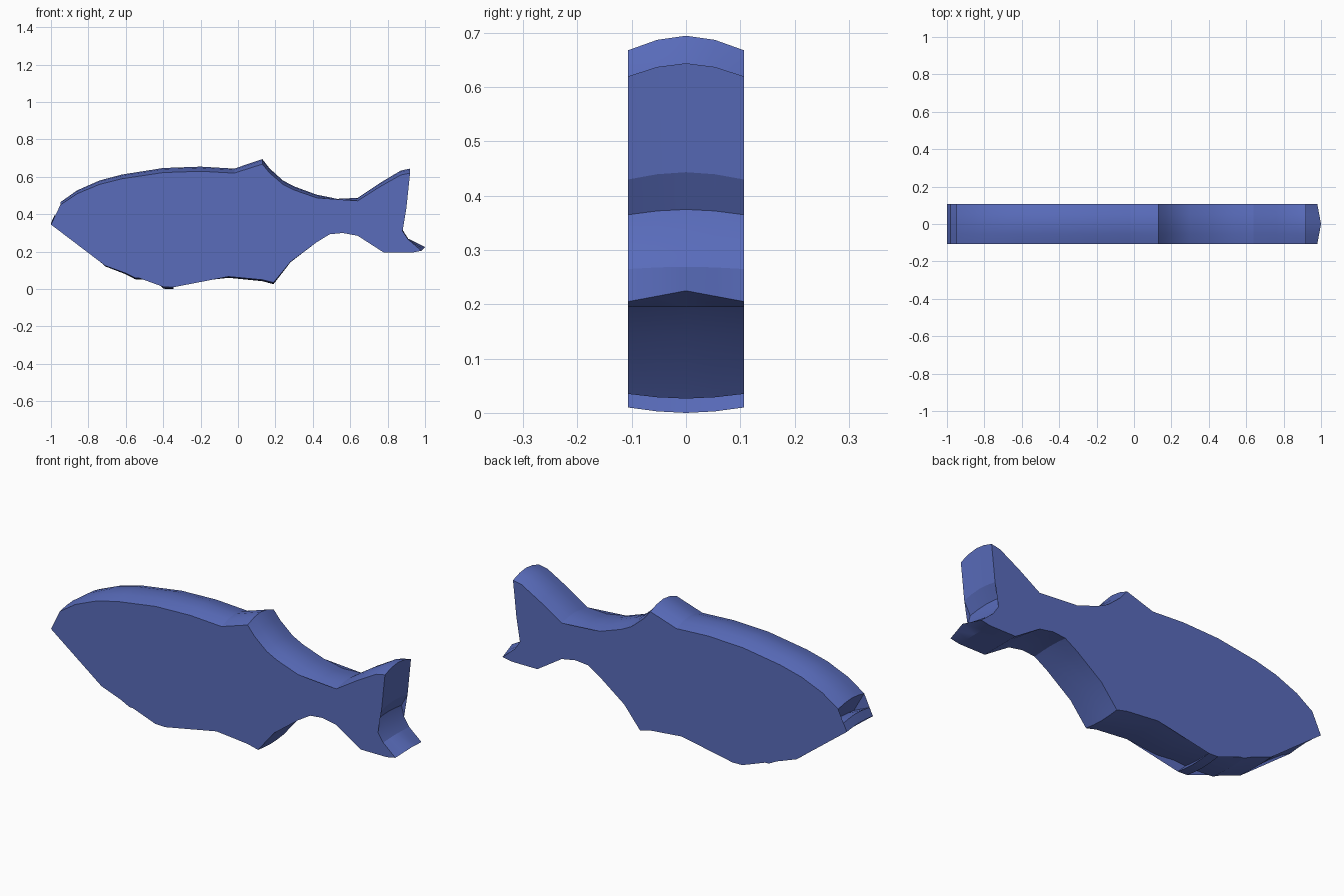
import bpy, bmesh

# Side outline of the fish (x, z), clockwise from the upper lip
OUTLINE = [
    (-0.95, 0.45), (-0.86, 0.51), (-0.74, 0.56), (-0.62, 0.59), (-0.40, 0.623),
    (-0.20, 0.63), (-0.02, 0.62), (0.13, 0.668),                    # back, dorsal fin
    (0.17, 0.62), (0.24, 0.56), (0.30, 0.53), (0.42, 0.488), (0.53, 0.467),
    (0.64, 0.472), (0.76, 0.548), (0.87, 0.61), (0.92, 0.62),       # upper tail lobe
    (0.90, 0.43), (0.865, 0.365), (0.88, 0.31), (0.91, 0.265),
    (0.98, 0.205), (0.93, 0.195), (0.78, 0.195),                    # lower tail lobe
    (0.64, 0.285), (0.56, 0.30), (0.49, 0.293), (0.42, 0.25), (0.28, 0.145),
    (0.19, 0.035), (0.13, 0.05), (-0.05, 0.067), (-0.22, 0.05), (-0.32, 0.06),
    (-0.39, 0.055), (-0.345, 0.01), (-0.40, 0.012), (-0.44, 0.055),  # belly fin
    (-0.55, 0.06), (-0.60, 0.085), (-0.71, 0.125), (-0.86, 0.255),
    (-0.95, 0.32), (-1.0, 0.345), (-0.98, 0.385), (-0.89, 0.345),   # lower jaw, mouth
]
TAIL_TIP = 21

# Slices across the thickness: (y, crown amount)
SLICES = [(-0.107, 0), (-0.053, 0.72), (0, 1), (0.053, 0.72), (0.107, 0)]


def slice_point(i, y, crown):
    x, z = OUTLINE[i]
    z += crown * (0.056 * z - 0.0106)
    if i == TAIL_TIP:
        flare = 1 - abs(y) / 0.107
        x, z = x + 0.02 * flare, OUTLINE[i][1] + 0.02 * flare
    return x, y, z


# Body: crowned rim between two flat sides
bm = bmesh.new()
n = len(OUTLINE)
rings = [[bm.verts.new(slice_point(i, y, c)) for i in range(n)] for y, c in SLICES]
for a, b in zip(rings, rings[1:]):
    for i in range(n):
        j = (i + 1) % n
        bm.faces.new((a[i], a[j], b[j], b[i]))
caps = [bm.faces.new(rings[0]), bm.faces.new(rings[-1])]
bmesh.ops.triangulate(bm, faces=caps)
bmesh.ops.recalc_face_normals(bm, faces=bm.faces)
mesh = bpy.data.meshes.new("fish_body")
bm.to_mesh(mesh)
bm.free()

blue = bpy.data.materials.new("blue")
blue.diffuse_color = (0.1, 0.15, 0.5, 1)
mesh.materials.append(blue)
fish = bpy.data.objects.new("fish_body", mesh)
bpy.context.collection.objects.link(fish)
bpy.context.view_layer.objects.active = fish
fish.select_set(True)
bpy.ops.object.shade_smooth_by_angle(angle=0.35)
